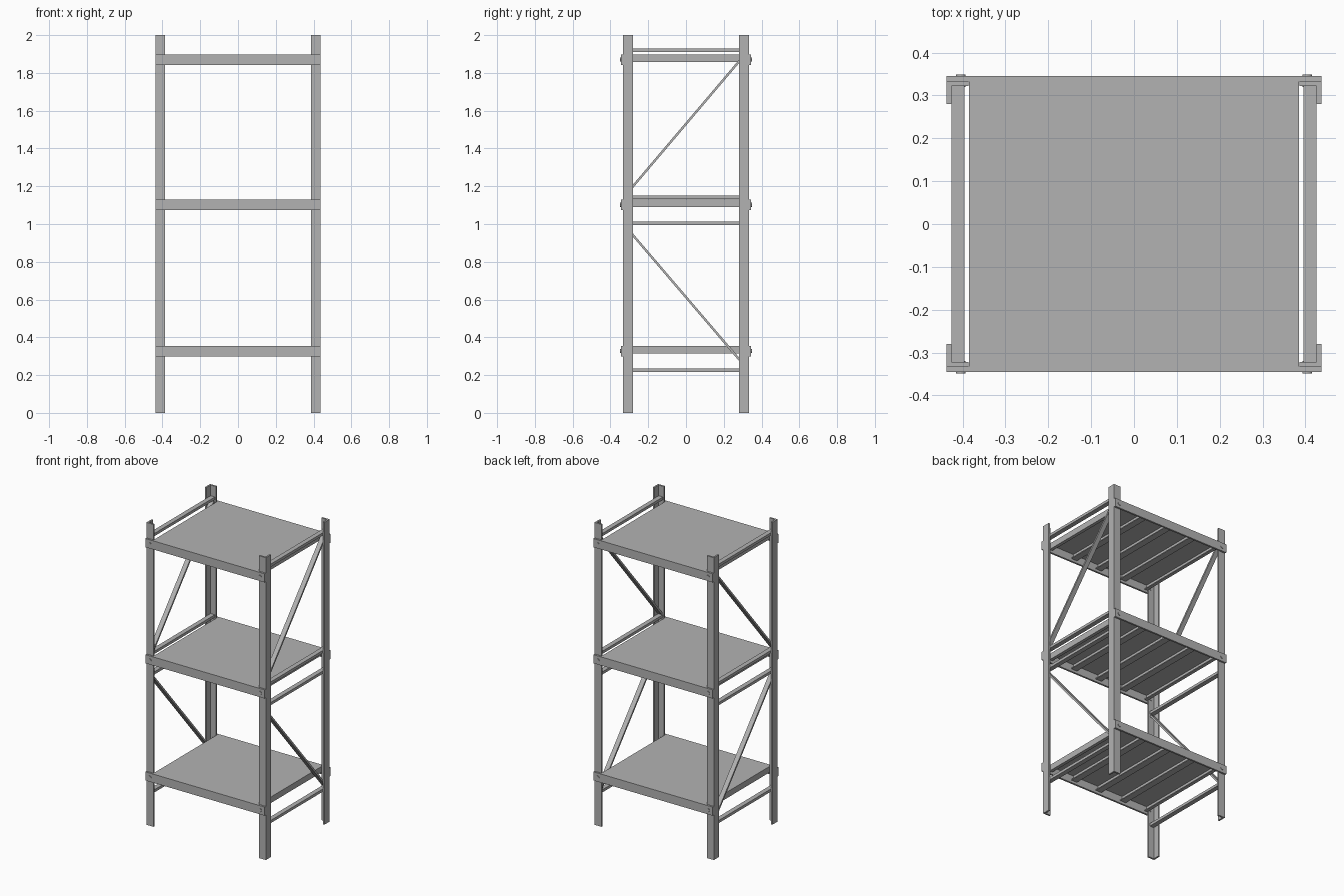
import bpy
from mathutils import Matrix, Vector

cube = bpy.data.objects.get("Cube")
if cube:
    bpy.data.objects.remove(cube, do_unlink=True)

steel = bpy.data.materials.new("grey_steel")
steel.use_nodes = True
steel.diffuse_color = (0.45, 0.45, 0.45, 1)
steel.node_tree.nodes["Principled BSDF"].inputs["Base Color"].default_value = (0.45, 0.45, 0.45, 1)


def make(name, verts, faces):
    mesh = bpy.data.meshes.new(name)
    mesh.from_pydata(verts, [], faces)
    mesh.materials.append(steel)
    obj = bpy.data.objects.new(name, mesh)
    bpy.context.collection.objects.link(obj)
    return obj


def extrude(name, outline, length, matrix=Matrix()):
    """Extrude a counter-clockwise outline along local z."""
    n = len(outline)
    verts = [matrix @ Vector((a, b, h)) for h in (0, length) for a, b in outline]
    faces = [tuple(reversed(range(n))), tuple(range(n, 2 * n))]
    faces += [(i, (i + 1) % n, (i + 1) % n + n, i + n) for i in range(n)]
    if matrix.determinant() < 0:
        faces = [tuple(reversed(f)) for f in faces]
    return make(name, verts, faces)


def box(name, x0, x1, y0, y1, z0, z1):
    outline = [(x0, y0), (x1, y0), (x1, y1), (x0, y1)]
    return extrude(name, outline, z1 - z0, Matrix.Translation((0, 0, z0)))


def bolt(name, x, y, z, depth):
    bpy.ops.mesh.primitive_cylinder_add(vertices=12, radius=0.011, depth=depth,
                                        location=(x, y, z), rotation=(1.5708, 0, 0))
    obj = bpy.context.object
    obj.name = name
    obj.data.materials.append(steel)
    bpy.ops.object.shade_smooth_by_angle()


SIDES = {"right": -1, "left": 1}
ENDS = {"front": -1, "back": 1}
LEVELS = {"lower": 0.355, "middle": 1.13, "upper": 1.898}
X_OUT, X_IN, Y_BEAM, Y_OUT = 0.437, 0.386, 0.333, 0.345

# Corner posts: angle sections
angle = [(X_IN, 0.322), (0.426, 0.322), (0.426, 0.28),
         (X_OUT, 0.28), (X_OUT, Y_BEAM), (X_IN, Y_BEAM)]
for side, sx in SIDES.items():
    for end, sy in ENDS.items():
        extrude(f"{end}_{side}_post", angle, 2, Matrix.Diagonal((sx, sy, 1, 1)))

# Shelves: long beams, bolts and folded deck panels
PANELS = 4
width = 2 * 0.385 / PANELS
t, lip, drop = 0.006, 0.022, 0.04
for level, top in LEVELS.items():
    for end, sy in ENDS.items():
        y0, y1 = sorted((sy * Y_BEAM, sy * Y_OUT))
        box(f"{level}_{end}_beam", -X_OUT, X_OUT, y0, y1, top - 0.057, top)
        for side, sx in SIDES.items():
            bolt(f"{level}_{end}_{side}_bolt", sx * 0.404, sy * 0.334, top - 0.028, 0.029)
    # Channel with inward lips, running from front to back
    w = width / 2
    half = [(w, 0), (w, -drop), (w - lip, -drop), (w - lip, t - drop), (w - t, t - drop), (w - t, -t)]
    section = half + [(-a, b) for a, b in reversed(half)]
    section.reverse()
    for i in range(PANELS):
        x = (i + 0.5) * width - 0.385
        place = Matrix.Translation((x, Y_BEAM, top)) @ Matrix.Rotation(1.5707963, 4, 'X')
        extrude(f"{level}_deck_panel_{i + 1}", section, 2 * Y_BEAM, place)

# End frames: level ties and sloping braces
TIES = {"foot": 0.225, "centre": 1.005, "shelf": 1.141, "top": 1.92}
BRACES = {"lower": (0.981, 0.244), "upper": (1.159, 1.901)}
for side, sx in SIDES.items():
    x0, x1 = sorted((sx * 0.395, sx * 0.426))
    for name, z in TIES.items():
        box(f"{side}_{name}_tie", x0, x1, -0.322, 0.322, z - 0.009, z + 0.009)
    for name, (za, zb) in BRACES.items():
        start, stop = Vector((0, -0.315, za)), Vector((0, 0.315, zb))
        run = stop - start
        across = run.cross(Vector((1, 0, 0))).normalized()
        turn = Matrix((Vector((1, 0, 0)), across, run.normalized())).transposed().to_4x4()
        strip = [(x0, -0.006), (x1, -0.006), (x1, 0.006), (x0, 0.006)]
        extrude(f"{side}_{name}_brace", strip, run.length, Matrix.Translation(start) @ turn)
